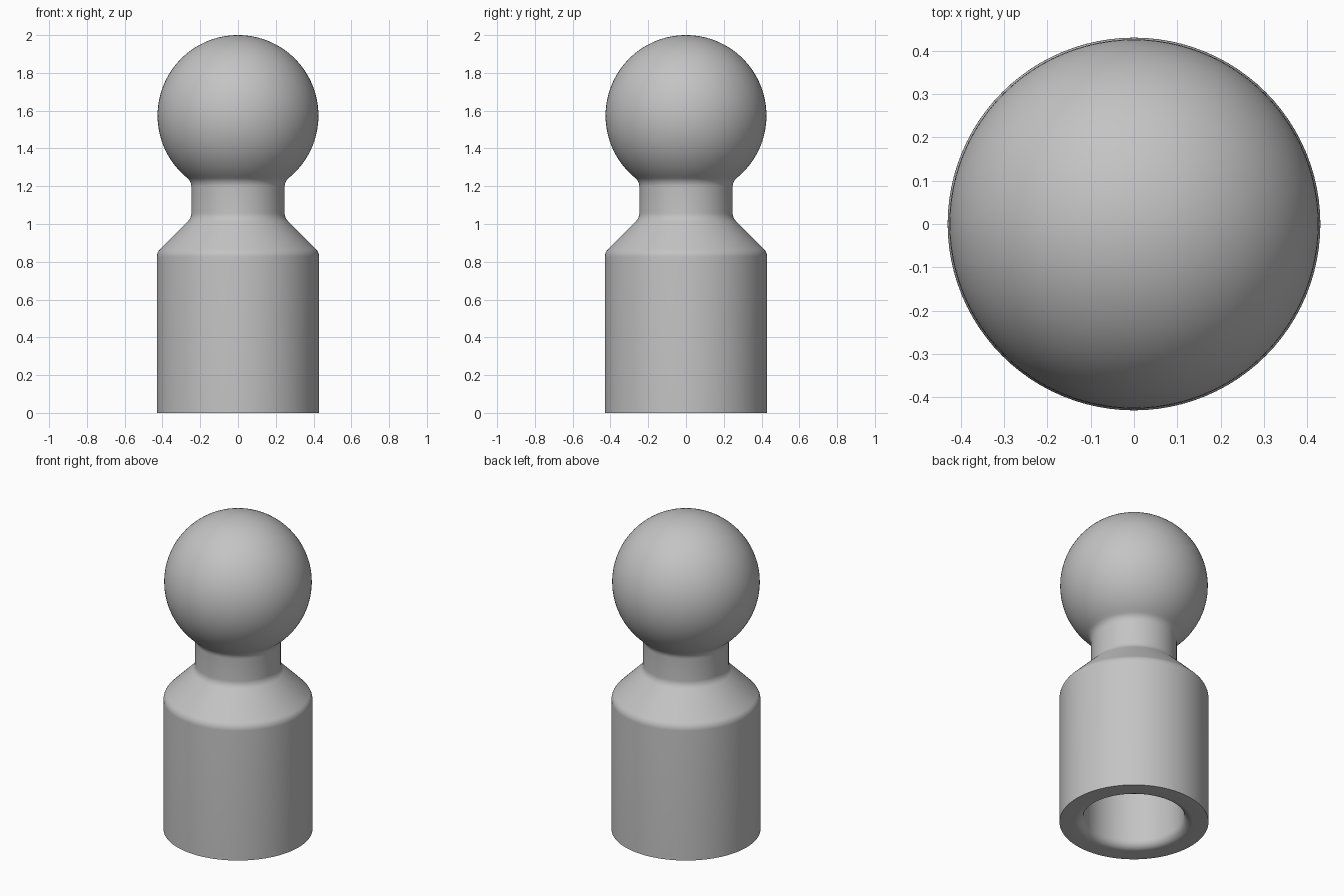
import bpy, bmesh
from math import sin, cos, radians, degrees, atan2, sqrt, tau

SEGMENTS = 96
BODY_R, NECK_R, FILLET = 0.43, 0.247, 0.06
BALL_R, BALL_Z = 0.426, 1.574
BORE_R, BORE_TOP, BORE_LIP = 0.29, 0.6, 0.05

cube = bpy.data.objects.get("Cube")
if cube:
    bpy.data.objects.remove(cube, do_unlink=True)


def arc(r, z, radius, start, end, steps):
    """Points (r, z) along an arc, angles in degrees."""
    angles = [radians(start + (end - start) * i / steps) for i in range(steps + 1)]
    return [(r + radius * cos(a), z + radius * sin(a)) for a in angles]


def lathe(name, profile, material):
    """Revolve an (r, z) profile about the z axis."""
    bm = bmesh.new()
    verts = [bm.verts.new((r, 0, z)) for r, z in profile]
    edges = [bm.edges.new(pair) for pair in zip(verts, verts[1:])]
    bmesh.ops.spin(bm, geom=verts + edges, cent=(0, 0, 0), axis=(0, 0, 1),
                   angle=tau, steps=SEGMENTS, use_merge=False)
    bmesh.ops.remove_doubles(bm, verts=bm.verts, dist=0.0001)
    bmesh.ops.recalc_face_normals(bm, faces=bm.faces)
    mesh = bpy.data.meshes.new(name)
    bm.to_mesh(mesh)
    bm.free()
    mesh.materials.append(material)
    obj = bpy.data.objects.new(name, mesh)
    bpy.context.collection.objects.link(obj)
    bpy.ops.object.select_all(action='DESELECT')
    obj.select_set(True)
    bpy.context.view_layer.objects.active = obj
    bpy.ops.object.shade_smooth_by_angle(angle=radians(35))
    return obj


grey = bpy.data.materials.new("plain grey")
grey.use_nodes = True
colour = (0.55, 0.55, 0.55, 1)
grey.diffuse_color = colour
grey.node_tree.nodes["Principled BSDF"].inputs["Base Color"].default_value = colour

# Bore in the underside, with a rounded lip
profile = [(0, BORE_TOP), (BORE_R, BORE_TOP)]
profile += arc(BORE_R + BORE_LIP, BORE_LIP, BORE_LIP, 180, 270, 8)

# Cylindrical body and its rounded shoulder
profile += [(BODY_R, 0)]
profile += arc(BODY_R - FILLET, 0.825, FILLET, 0, 45, 6)

# Cone blending into the neck
neck_centre = NECK_R + FILLET
profile += arc(neck_centre, 1.058, FILLET, 225, 180, 6)

# Neck blending tangentially into the ball
drop = sqrt((BALL_R + FILLET) ** 2 - neck_centre ** 2)
tangent = degrees(atan2(drop, neck_centre))
profile += arc(neck_centre, BALL_Z - drop, FILLET, 180, 180 - tangent, 6)

# Ball
ball = arc(0, BALL_Z, BALL_R, -tangent, 90, 48)
profile += ball[1:-1] + [(0, BALL_Z + BALL_R)]

# The tangent direction from the fillet to the ball mirrors about the axis
fillet_end = (BALL_R * cos(radians(tangent)), BALL_Z - BALL_R * sin(radians(tangent)))
profile = [p if abs(p[0]) > 0.0001 else (0, p[1]) for p in profile]

lathe("ball_ended_stud", profile, grey)
